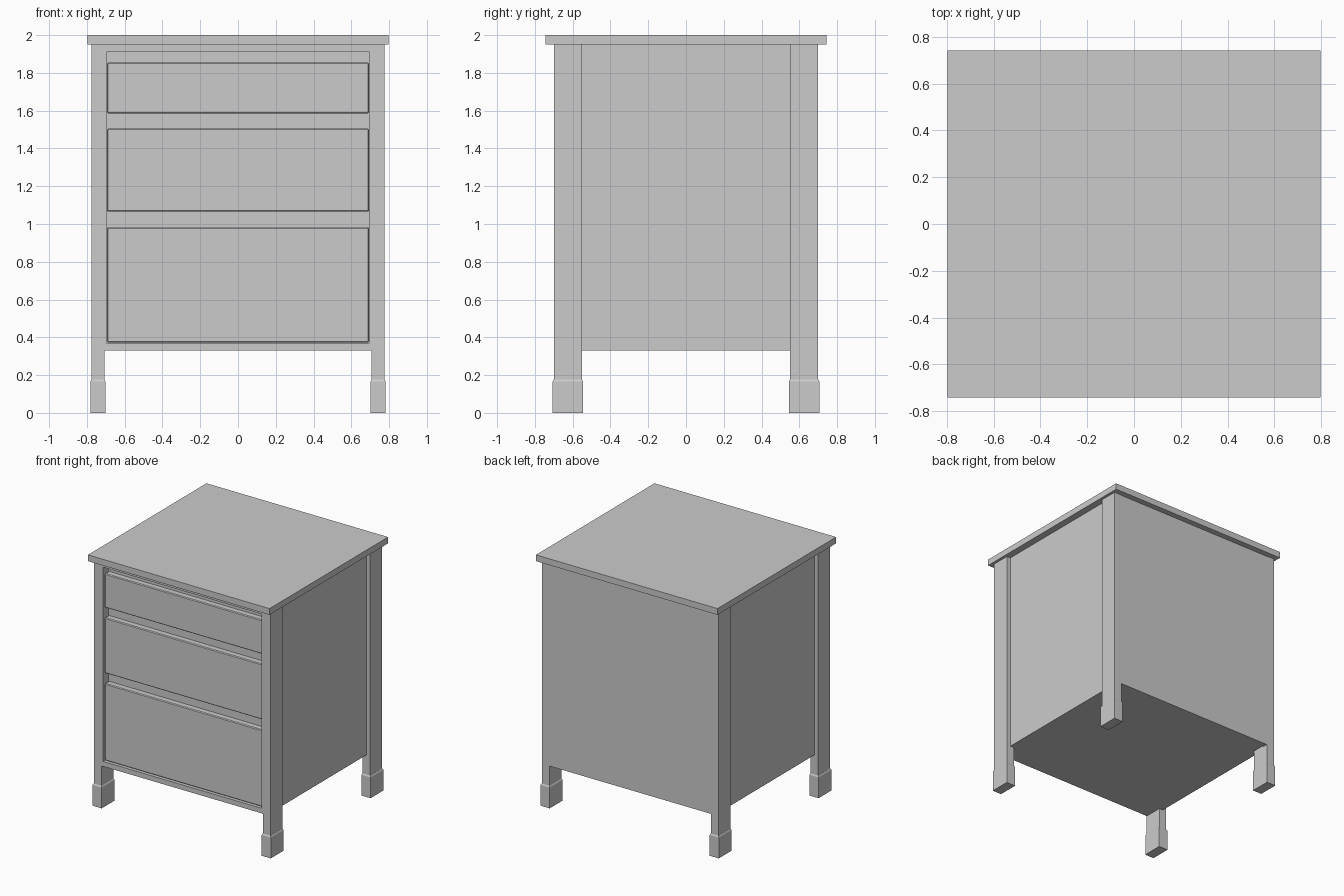
import bpy, bmesh

if "Cube" in bpy.data.objects:
    bpy.data.objects.remove(bpy.data.objects["Cube"])


def box(name, x0, x1, y0, y1, z0, z1, bevel=0.0):
    """Axis-aligned box given by its limits, with an optional small chamfer."""
    bm = bmesh.new()
    bmesh.ops.create_cube(bm, size=1)
    for v in bm.verts:
        v.co.x = x1 if v.co.x > 0 else x0
        v.co.y = y1 if v.co.y > 0 else y0
        v.co.z = z1 if v.co.z > 0 else z0
    mesh = bpy.data.meshes.new(name)
    bm.to_mesh(mesh)
    bm.free()
    obj = bpy.data.objects.new(name, mesh)
    bpy.context.collection.objects.link(obj)
    if bevel:
        mod = obj.modifiers.new("chamfer", 'BEVEL')
        mod.width = bevel
        mod.segments = 1
    return obj


def mirror(obj, y=False):
    mod = obj.modifiers.new("mirror", 'MIRROR')
    mod.use_axis = (True, y, False)
    mod.use_mirror_merge = False


# Overhanging top board
box("top", -0.797, 0.797, -0.743, 0.743, 1.95, 2.0)

# Legs at the four corners
mirror(box("leg", 0.708, 0.775, 0.55, 0.70, 0.16, 1.95), y=True)

# Feet: slightly wider blocks, narrowed at the upper rim
foot = box("foot", 0.702, 0.782, 0.544, 0.706, 0.0, 0.165)
bm = bmesh.new()
bm.from_mesh(foot.data)
top = [f for f in bm.faces if f.normal.z > 0.9]
rim = bmesh.ops.extrude_face_region(bm, geom=top)["geom"]
bmesh.ops.delete(bm, geom=top, context='FACES_ONLY')
for v in (g for g in rim if isinstance(g, bmesh.types.BMVert)):
    v.co.x += 0.006 if v.co.x < 0.74 else -0.006
    v.co.y += 0.006 if v.co.y < 0.62 else -0.006
    v.co.z = 0.176
bm.to_mesh(foot.data)
bm.free()
mirror(foot, y=True)

# Side panels set in between the legs
mirror(box("side_panel", 0.695, 0.742, -0.55, 0.55, 0.33, 1.95))

# Carcass body and the frame around the drawer opening
box("carcass", -0.697, 0.697, -0.63, 0.69, 0.33, 1.95)
box("back_panel", -0.71, 0.71, 0.66, 0.697, 0.33, 1.95)
mirror(box("front_stile", 0.696, 0.71, -0.699, -0.54, 0.33, 1.95))
box("top_rail", -0.697, 0.697, -0.695, -0.62, 1.91, 1.95)
box("bottom_rail", -0.697, 0.697, -0.695, -0.62, 0.33, 0.37)

# Drawer fronts, with finger gaps above each one
for name, z0, z1 in (("top_drawer", 1.585, 1.855),
                     ("middle_drawer", 1.065, 1.505),
                     ("bottom_drawer", 0.373, 0.983)):
    box(name, -0.694, 0.694, -0.68, -0.625, z0, z1, bevel=0.006)
